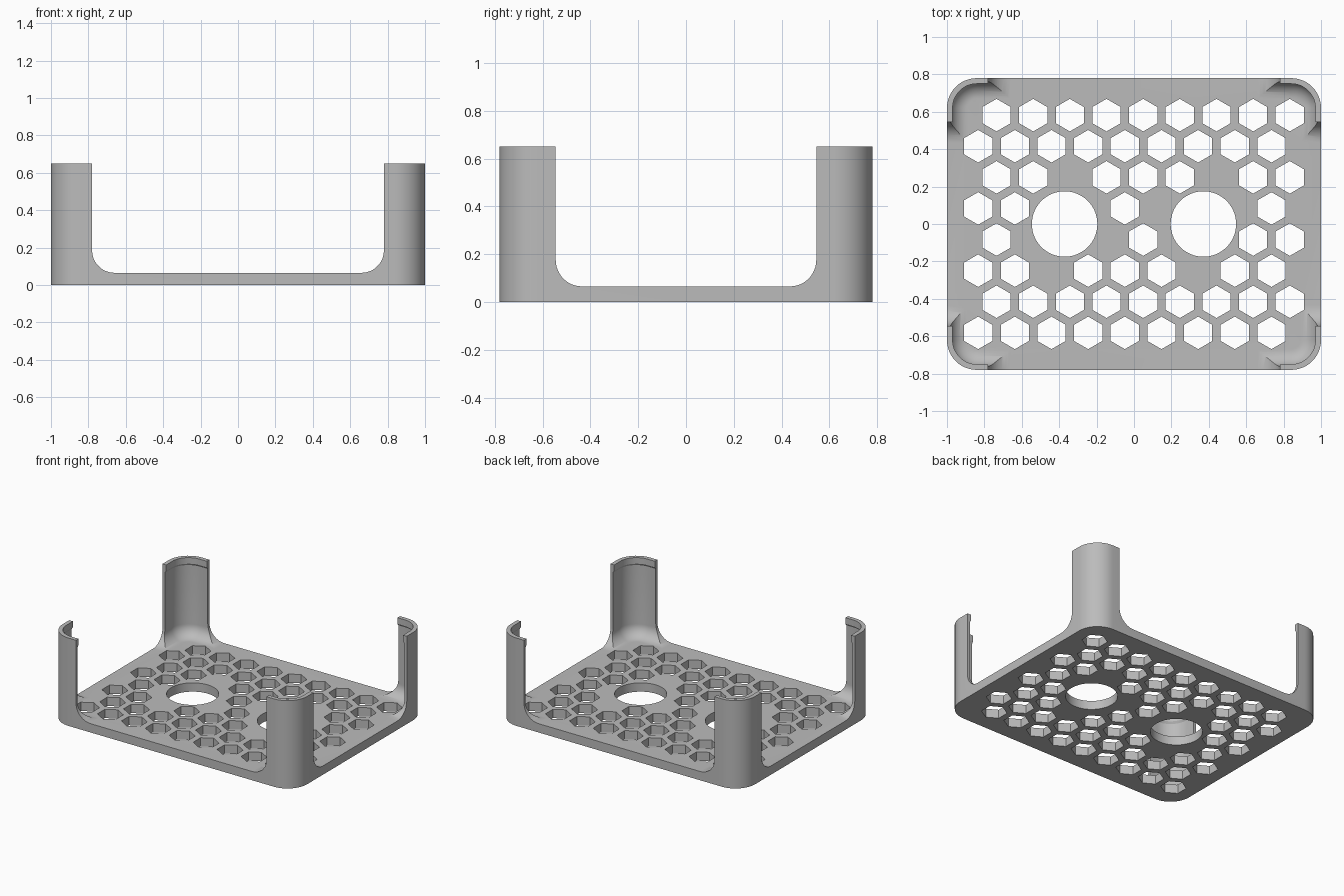
import bpy, bmesh
from math import sin, cos, pi, radians, hypot

cube = bpy.data.objects.get("Cube")
if cube:
    bpy.data.objects.remove(cube, do_unlink=True)

HX, HY, HEIGHT, FLOOR = 1.0, 0.78, 0.65, 0.065
CORNER, WALL, LIP, FILLET = 0.16, 0.02, 0.03, 0.09
SEG = 12

grey = bpy.data.materials.new("grey_plastic")
grey.use_nodes = True
colour = (0.5, 0.5, 0.5, 1)
grey.diffuse_color = colour
grey.node_tree.nodes["Principled BSDF"].inputs["Base Color"].default_value = colour


def rounded_rect(inset):
    """Outline of the case pulled inward by inset."""
    r = CORNER - inset
    pts = []
    for k, (sx, sy) in enumerate([(1, 1), (-1, 1), (-1, -1), (1, -1)]):
        for i in range(SEG + 1):
            a = (k + i / SEG) * pi / 2
            pts.append((sx * (HX - CORNER) + r * cos(a), sy * (HY - CORNER) + r * sin(a)))
    return pts


def loft(bm, rings):
    """Skin closed rings of 3D points and cap both ends."""
    loops = [[bm.verts.new(p) for p in ring] for ring in rings]
    n = len(loops[0])
    for a, b in zip(loops, loops[1:]):
        for i in range(n):
            j = (i + 1) % n
            bm.faces.new((a[i], a[j], b[j], b[i]))
    bm.faces.new(loops[0][::-1])
    bm.faces.new(loops[-1])


def make_object(name, bm):
    bmesh.ops.recalc_face_normals(bm, faces=bm.faces)
    mesh = bpy.data.meshes.new(name)
    bm.to_mesh(mesh)
    bm.free()
    mesh.materials.append(grey)
    obj = bpy.data.objects.new(name, mesh)
    bpy.context.collection.objects.link(obj)
    return obj


def case_solid(name, levels):
    bm = bmesh.new()
    loft(bm, [[(x, y, z) for x, y in rounded_rect(inset)] for inset, z in levels])
    return make_object(name, bm)


def window(name, half, radius, along_y):
    """Wide opening with rounded lower corners, running through the case."""
    profile = [(-half, 1.0)]
    for side in (-1, 1):
        for i in range(SEG + 1):
            a = i / SEG * pi / 2
            if side == 1:
                a = pi / 2 - a
            profile.append((side * (half - radius + radius * cos(a)),
                            FLOOR + radius * (1 - sin(a))))
    profile.append((half, 1.0))
    bm = bmesh.new()
    loft(bm, [[(u, d, z) if along_y else (d, u, z) for u, z in profile] for d in (-1.5, 1.5)])
    return make_object(name, bm)


def prism(bm, x, y, r, sides, turn=0.0):
    ring = [(x + r * cos(turn + 2 * pi * i / sides), y + r * sin(turn + 2 * pi * i / sides))
            for i in range(sides)]
    loft(bm, [[(px, py, z) for px, py in ring] for z in (-0.1, 0.2)])


# Solid case block
tray = case_solid("vented_tray", [(0, 0), (0, HEIGHT)])

# Inner cavity: filleted foot, thin wall, small lip at the rim
levels = []
for i in range(SEG + 1):
    a = i / SEG * pi / 2
    levels.append((WALL + FILLET * (1 - sin(a)), FLOOR + FILLET * (1 - cos(a))))
levels += [(WALL, 0.59), (LIP, 0.605), (LIP, 0.8)]
cutters = [case_solid("cavity_cutter", levels)]

# Openings that leave four corner posts
cutters.append(window("front_opening_cutter", 0.78, 0.12, True))
cutters.append(window("side_opening_cutter", 0.545, 0.11, False))

# Two round holes and the staggered honeycomb around them
HOLE_X, HOLE_R, PITCH, ROW = 0.371, 0.175, 0.196, 0.1663
bm = bmesh.new()
for hx in (-HOLE_X, HOLE_X):
    prism(bm, hx, 0, HOLE_R, 64)
for row in range(8):
    y = (3.5 - row) * ROW
    shift = PITCH / 4 if row % 2 == 0 else -PITCH / 4
    for col in range(-4, 5):
        x = col * PITCH + shift
        if min(hypot(x - HOLE_X, y), hypot(x + HOLE_X, y)) > 0.265:
            prism(bm, x, y, 0.087, 6, pi / 6)
cutters.append(make_object("vent_cutter", bm))

# Cut the tray and bake the result
for cutter in cutters:
    cutter.hide_render = True
    mod = tray.modifiers.new(cutter.name, "BOOLEAN")
    mod.operation = "DIFFERENCE"
    mod.solver = "EXACT"
    mod.object = cutter
bpy.context.view_layer.update()
depsgraph = bpy.context.evaluated_depsgraph_get()
baked = bpy.data.meshes.new_from_object(tray.evaluated_get(depsgraph))
tray.modifiers.clear()
tray.data = baked
for cutter in cutters:
    bpy.data.objects.remove(cutter, do_unlink=True)

bpy.ops.object.select_all(action="DESELECT")
tray.select_set(True)
bpy.context.view_layer.objects.active = tray
bpy.ops.object.shade_smooth_by_angle(angle=radians(30))
